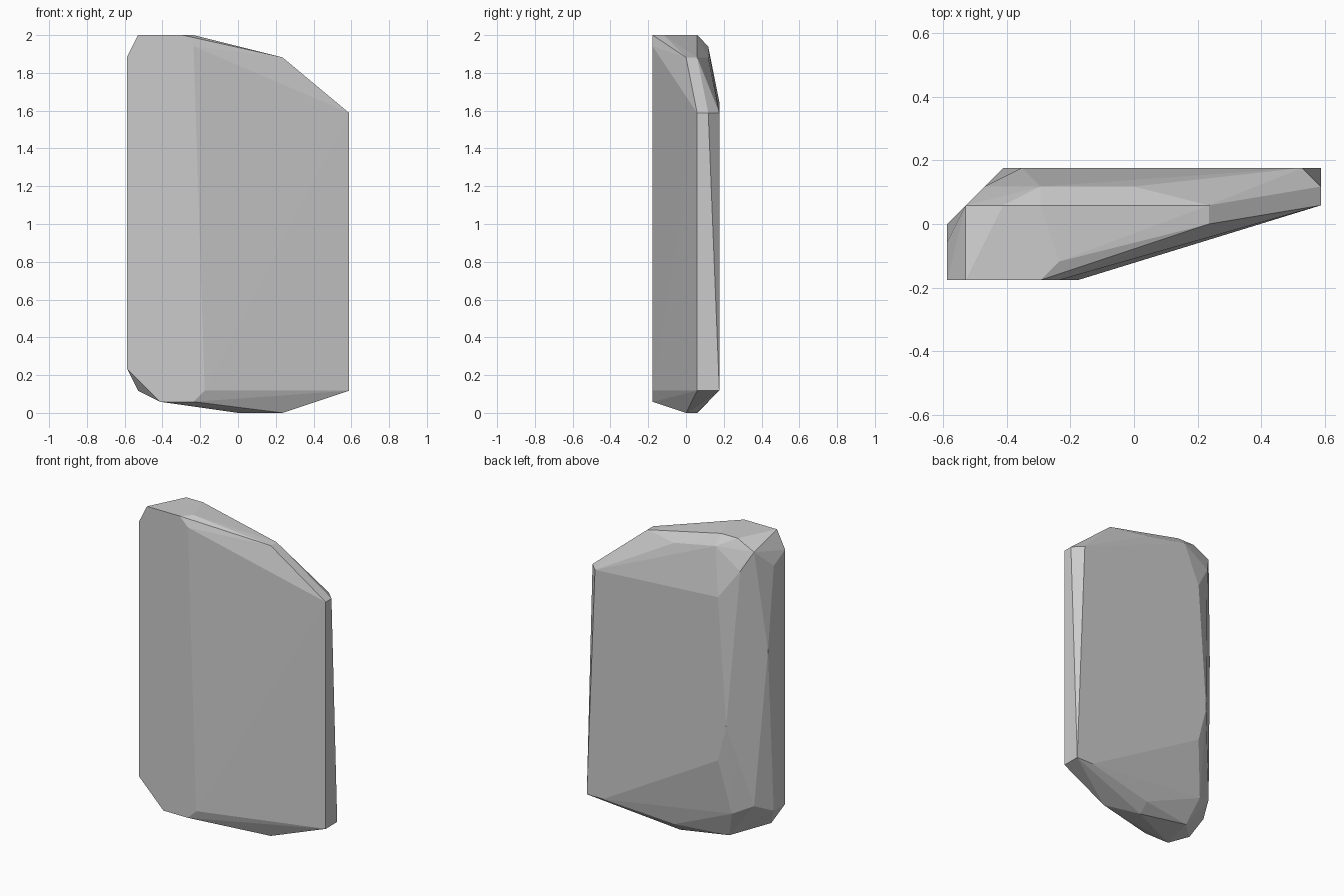
import bpy, bmesh

if "Cube" in bpy.data.objects:
    bpy.data.objects.remove(bpy.data.objects["Cube"])

U = 2 / 34  # the stone's corners sit on a coarse grid

# flat front: left edge, bevelled corners, and the turn towards the right
front = [(-10, -3, 4), (-10, -3, 32), (-9, -3, 34), (-5, -3, 34),
         (-4, -3, 33), (-3, -3, 2), (-4, -3, 1), (-7, -3, 1)]
# narrow right side
right = [(10, 1, 2), (10, 3, 2), (10, 2, 27), (10, 1, 27)]
# sloping top
top = [(-4, -2, 34), (-7, 1, 34), (-5, 1, 34), (4, 0, 32), (4, 1, 32),
       (-5, 2, 33), (0, 2, 32), (-9, 1, 33)]
# broad back and chipped left corner
back = [(9, 3, 27), (-6, 3, 28), (-7, 3, 14), (-6, 3, 10), (8, 3, 2),
        (-8, 2, 31), (-9, 1, 31), (-10, -1, 31), (-10, 0, 22)]
# rounded underside
bottom = [(-7, 2, 4), (-9, 1, 5), (-10, -1, 4), (-9, -2, 2), (-6, 1, 1),
          (0, 1, 0), (4, 0, 0), (0, 2, 1)]

# wrap the corners in a convex, flat-faced block
bm = bmesh.new()
for x, y, z in front + right + top + back + bottom:
    bm.verts.new((x * U, y * U, z * U))
hull = bmesh.ops.convex_hull(bm, input=bm.verts[:])
loose = {g for g in hull["geom_interior"] + hull["geom_unused"]
         if isinstance(g, bmesh.types.BMVert)}
bmesh.ops.delete(bm, geom=list(loose), context='VERTS')
bmesh.ops.recalc_face_normals(bm, faces=bm.faces[:])

mesh = bpy.data.meshes.new("rock_slab")
bm.to_mesh(mesh)
bm.free()
bpy.context.collection.objects.link(bpy.data.objects.new("rock_slab", mesh))
